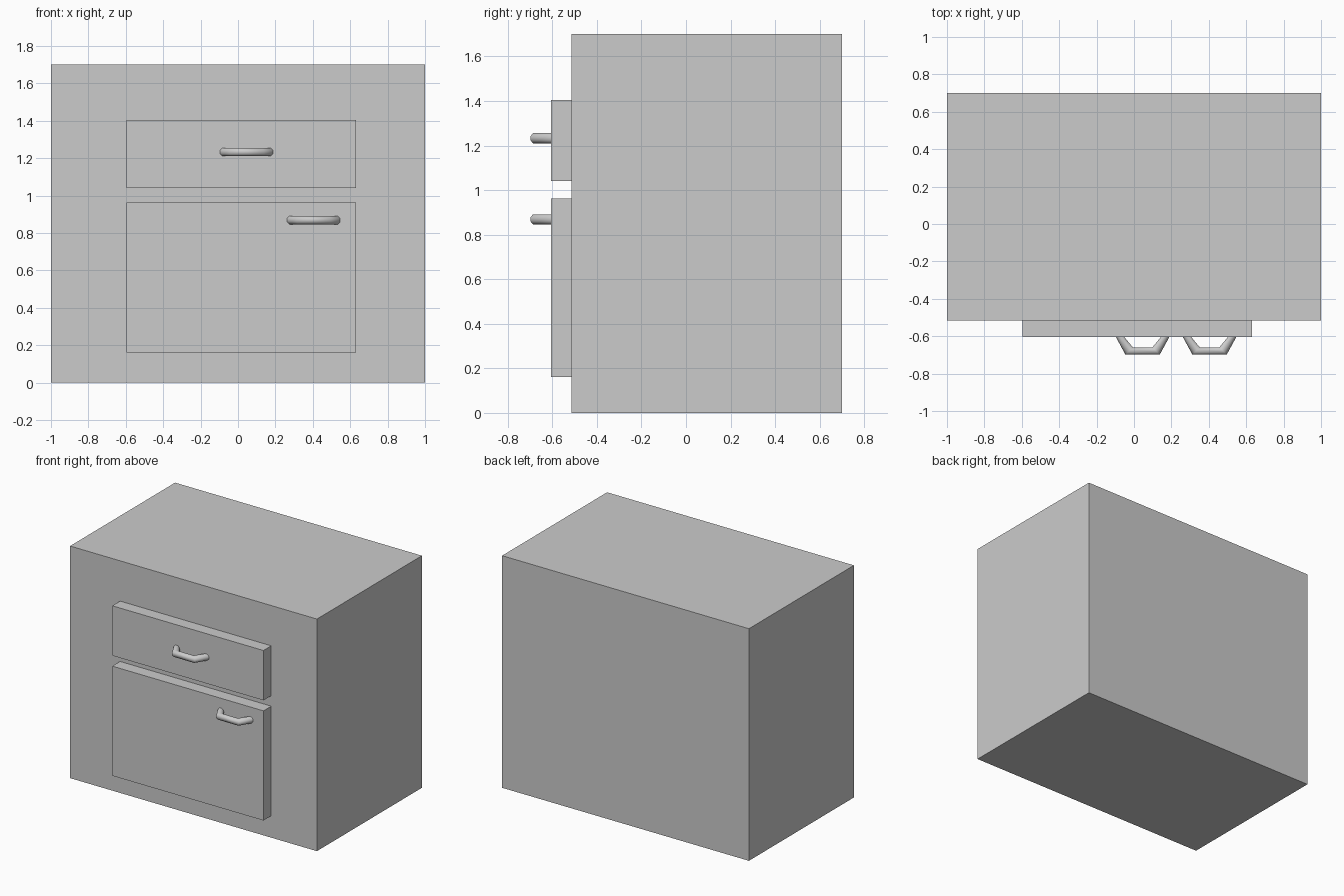
import bpy, bmesh, math
from mathutils import Vector

if "Cube" in bpy.data.objects:
    bpy.data.objects.remove(bpy.data.objects["Cube"])


def add_object(name, bm):
    bmesh.ops.recalc_face_normals(bm, faces=bm.faces)
    mesh = bpy.data.meshes.new(name)
    bm.to_mesh(mesh)
    bm.free()
    obj = bpy.data.objects.new(name, mesh)
    bpy.context.collection.objects.link(obj)
    return obj


def box(name, lo, hi):
    lo, hi = Vector(lo), Vector(hi)
    bm = bmesh.new()
    bmesh.ops.create_cube(bm, size=1)
    bmesh.ops.scale(bm, vec=hi - lo, verts=bm.verts)
    bmesh.ops.translate(bm, vec=(lo + hi) / 2, verts=bm.verts)
    return add_object(name, bm)


def handle(name, x, z, sides=8, radius=0.0225):
    # Mitred octagonal tube: outer and inner (x, y) edge at each bend
    half = [((0.143, -0.604), (0.098, -0.604)),
            ((0.092, -0.698), (0.052, -0.660))]
    mirrored = [((-o[0], o[1]), (-i[0], i[1])) for o, i in reversed(half)]
    bm = bmesh.new()
    rings = []
    for outer, inner in half + mirrored:
        o, i = Vector(outer), Vector(inner)
        mid, arm = (o + i) / 2, (o - i) / 2
        ring = []
        for k in range(sides):
            a = 2 * math.pi * (k + 0.5) / sides
            c = math.cos(a) / math.cos(math.pi / sides)
            s = math.sin(a) / math.cos(math.pi / sides)
            p = mid + arm * c
            ring.append(bm.verts.new((x + p.x, p.y, z + radius * s)))
        rings.append(ring)
    for r0, r1 in zip(rings, rings[1:]):
        for k in range(sides):
            n = (k + 1) % sides
            bm.faces.new((r0[k], r0[n], r1[n], r1[k]))
    bm.faces.new(rings[0])
    bm.faces.new(rings[-1])
    obj = add_object(name, bm)
    bpy.ops.object.select_all(action='DESELECT')
    obj.select_set(True)
    bpy.context.view_layer.objects.active = obj
    bpy.ops.object.shade_smooth_by_angle(angle=math.radians(50))


# Cabinet body
box("cabinet_body", (-1, -0.515, 0), (1, 0.70, 1.70))

# Drawer and door fronts
box("drawer_front", (-0.595, -0.605, 1.04), (0.63, -0.515, 1.405))
box("door_front", (-0.595, -0.605, 0.16), (0.63, -0.515, 0.963))

# Pull handles
handle("drawer_handle", 0.046, 1.233)
handle("door_handle", 0.404, 0.869)
